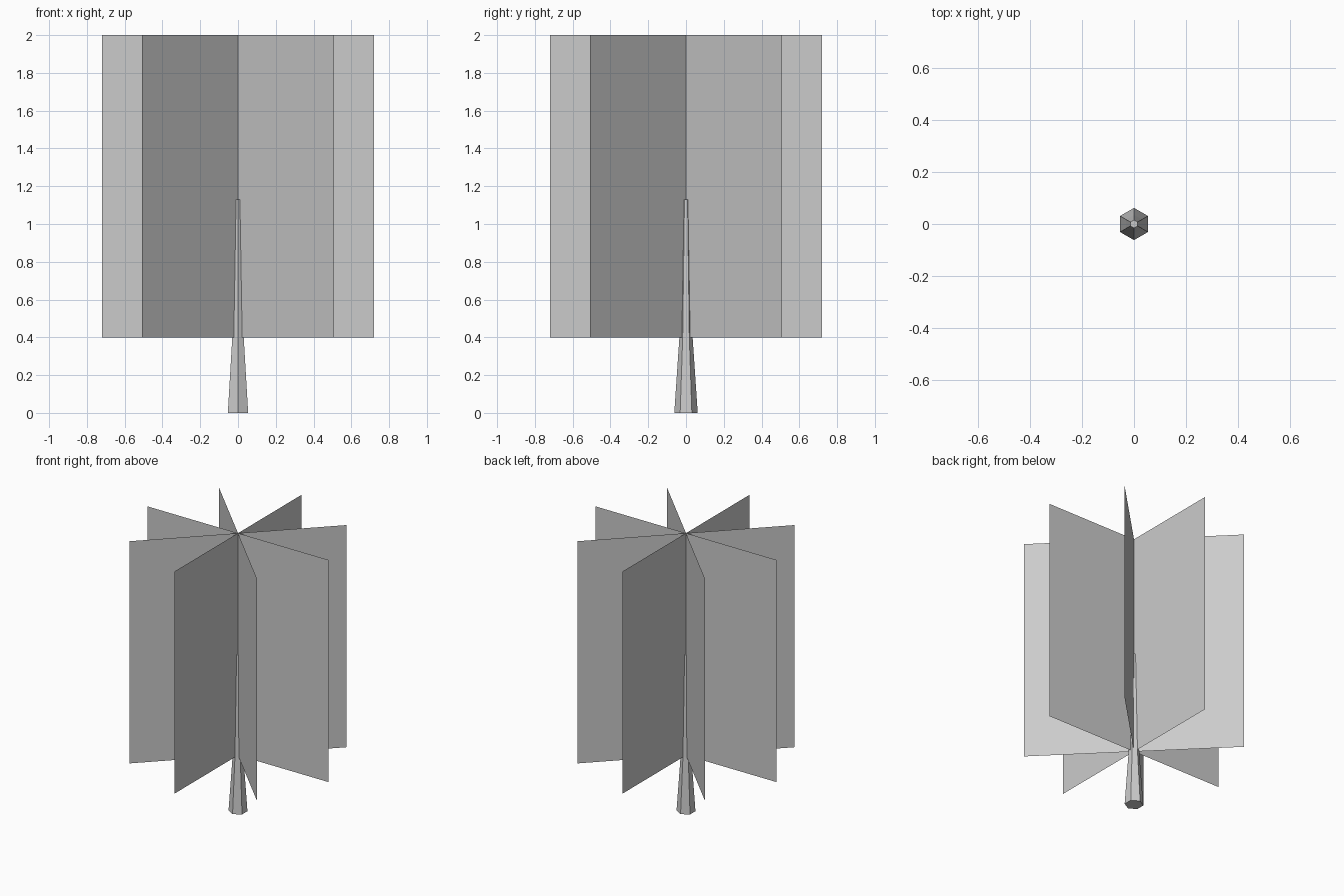
import bpy, bmesh
from math import cos, sin, pi

if "Cube" in bpy.data.objects:
    bpy.data.objects.remove(bpy.data.objects["Cube"])


def make_object(name, bm):
    bmesh.ops.recalc_face_normals(bm, faces=bm.faces)
    mesh = bpy.data.meshes.new(name)
    bm.to_mesh(mesh)
    bm.free()
    obj = bpy.data.objects.new(name, mesh)
    bpy.context.collection.objects.link(obj)
    return obj


# Six-sided tapered trunk: (radius, height) rings with a point towards the front
profile = [(0.062, 0.0), (0.035, 0.4), (0.016, 1.13)]
SIDES = 6
bm = bmesh.new()
rings = []
for r, z in profile:
    angles = [pi / 2 + i * 2 * pi / SIDES for i in range(SIDES)]
    rings.append([bm.verts.new((r * cos(a), r * sin(a), z)) for a in angles])
for low, high in zip(rings, rings[1:]):
    for i in range(SIDES):
        j = (i + 1) % SIDES
        bm.faces.new((low[i], low[j], high[j], high[i]))
bm.faces.new(rings[0][::-1])
bm.faces.new(rings[-1])
make_object("trunk", bm)

# Four flat foliage cards crossing on the trunk axis, 45 degrees apart
HALF_WIDTH, BOTTOM, TOP = 0.72, 0.4, 2.0
for k in range(4):
    bm = bmesh.new()
    x, y = HALF_WIDTH * cos(k * pi / 4), HALF_WIDTH * sin(k * pi / 4)
    corners = [(-x, -y, BOTTOM), (x, y, BOTTOM), (x, y, TOP), (-x, -y, TOP)]
    bm.faces.new([bm.verts.new(c) for c in corners])
    make_object(f"foliage_card_{k + 1}", bm)
